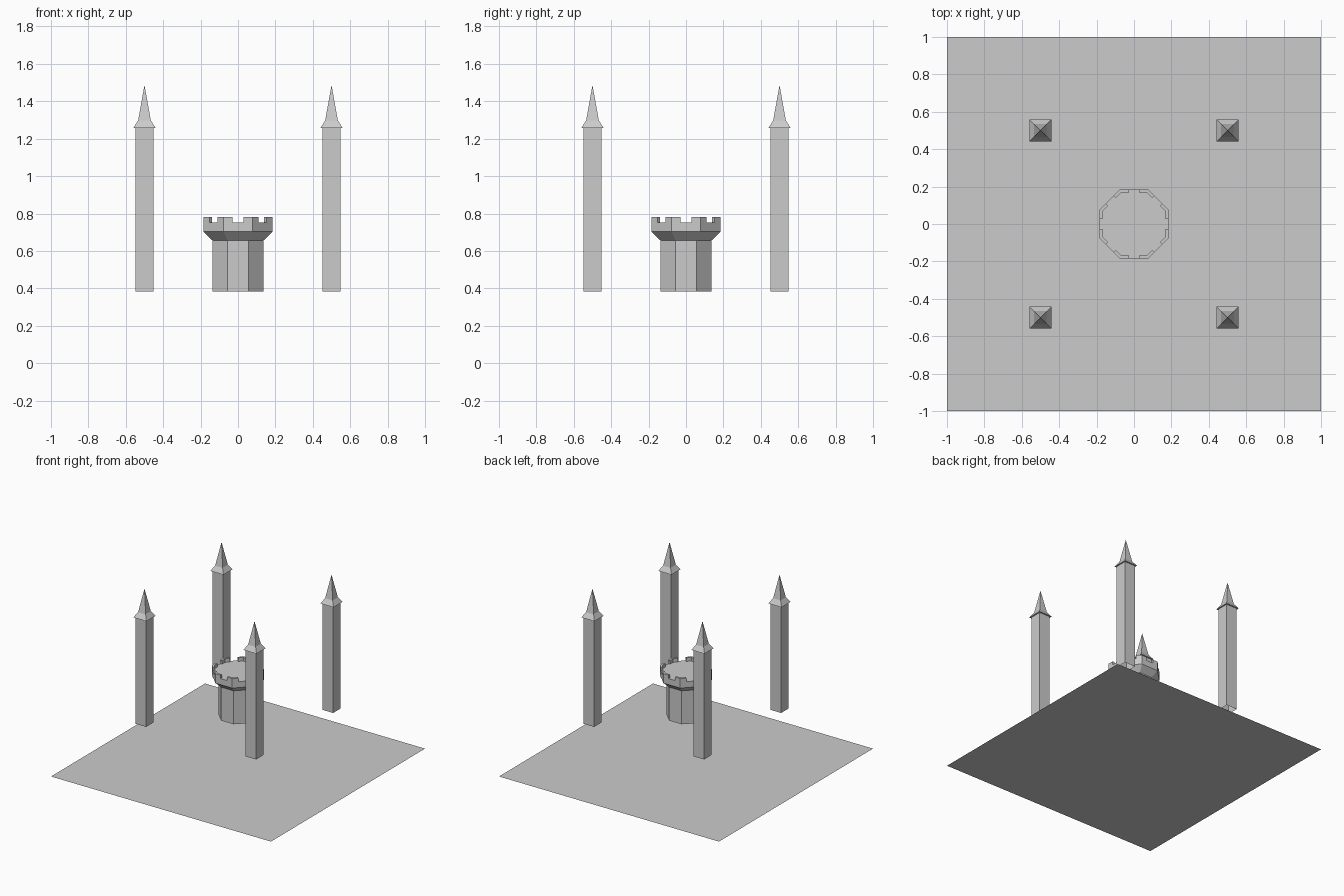
import bpy, bmesh
from math import cos, sin, pi, tan

if "Cube" in bpy.data.objects:
    bpy.data.objects.remove(bpy.data.objects["Cube"])


def finish(name, bm):
    bmesh.ops.recalc_face_normals(bm, faces=bm.faces)
    mesh = bpy.data.meshes.new(name)
    bm.to_mesh(mesh)
    bm.free()
    ob = bpy.data.objects.new(name, mesh)
    bpy.context.collection.objects.link(ob)
    return ob


def lathe(name, sides, profile, x=0, y=0):
    """Faceted shell from (apothem, z) pairs; open at the bottom, closed at the top."""
    bm = bmesh.new()
    rings = []
    for a, z in profile:
        r = a / cos(pi / sides)
        if a == 0:
            rings.append([bm.verts.new((x, y, z))] * sides)
            continue
        angles = [(2 * i + 1) * pi / sides for i in range(sides)]
        rings.append([bm.verts.new((x + r * cos(t), y + r * sin(t), z)) for t in angles])
    for lo, hi in zip(rings, rings[1:]):
        for i in range(sides):
            j = (i + 1) % sides
            quad = (lo[i], lo[j], hi[j], hi[i])
            bm.faces.new(list(dict.fromkeys(quad)))
    if profile[-1][0] > 0:
        bm.faces.new(rings[-1])
    return finish(name, bm)


# ground slab: a single flat sheet
bm = bmesh.new()
bmesh.ops.create_grid(bm, x_segments=1, y_segments=1, size=1)
finish("base_plane", bm)

# four square corner towers with flared spires
for sx in (-1, 1):
    for sy in (-1, 1):
        tag = ("left" if sx < 0 else "right") + ("_front" if sy < 0 else "_back")
        lathe("corner_tower_" + tag, 4,
              [(0.049, 0.382), (0.049, 1.257), (0.06, 1.257), (0.034, 1.297), (0, 1.487)],
              0.5 * sx, 0.5 * sy)

# central octagonal tower, flaring out to a flat roof
OUT, INN, FLOOR, TOP = 0.1845, 0.167, 0.752, 0.781
lathe("central_tower", 8, [(0.1375, 0.382), (0.1375, 0.657), (OUT, 0.703), (OUT, FLOOR)])

# battlements wrapping each corner, with a gap in the middle of each side
GAP = 0.03
bm = bmesh.new()
for i in range(8):
    def point(a, s, side):
        t = side * pi / 4
        return (a * cos(t) - s * sin(t), a * sin(t) + s * cos(t))
    k = tan(pi / 8)
    outline = [point(OUT, GAP, i), point(OUT, OUT * k, i), point(OUT, -GAP, i + 1),
               point(INN, -GAP, i + 1), point(INN, INN * k, i), point(INN, GAP, i)]
    lo = [bm.verts.new((*p, FLOOR)) for p in outline]
    hi = [bm.verts.new((*p, TOP)) for p in outline]
    for m in range(6):
        n = (m + 1) % 6
        bm.faces.new((lo[m], lo[n], hi[n], hi[m]))
    for a, b, c, d in ((0, 1, 4, 5), (1, 2, 3, 4)):
        bm.faces.new((hi[a], hi[b], hi[c], hi[d]))
finish("battlements", bm)
